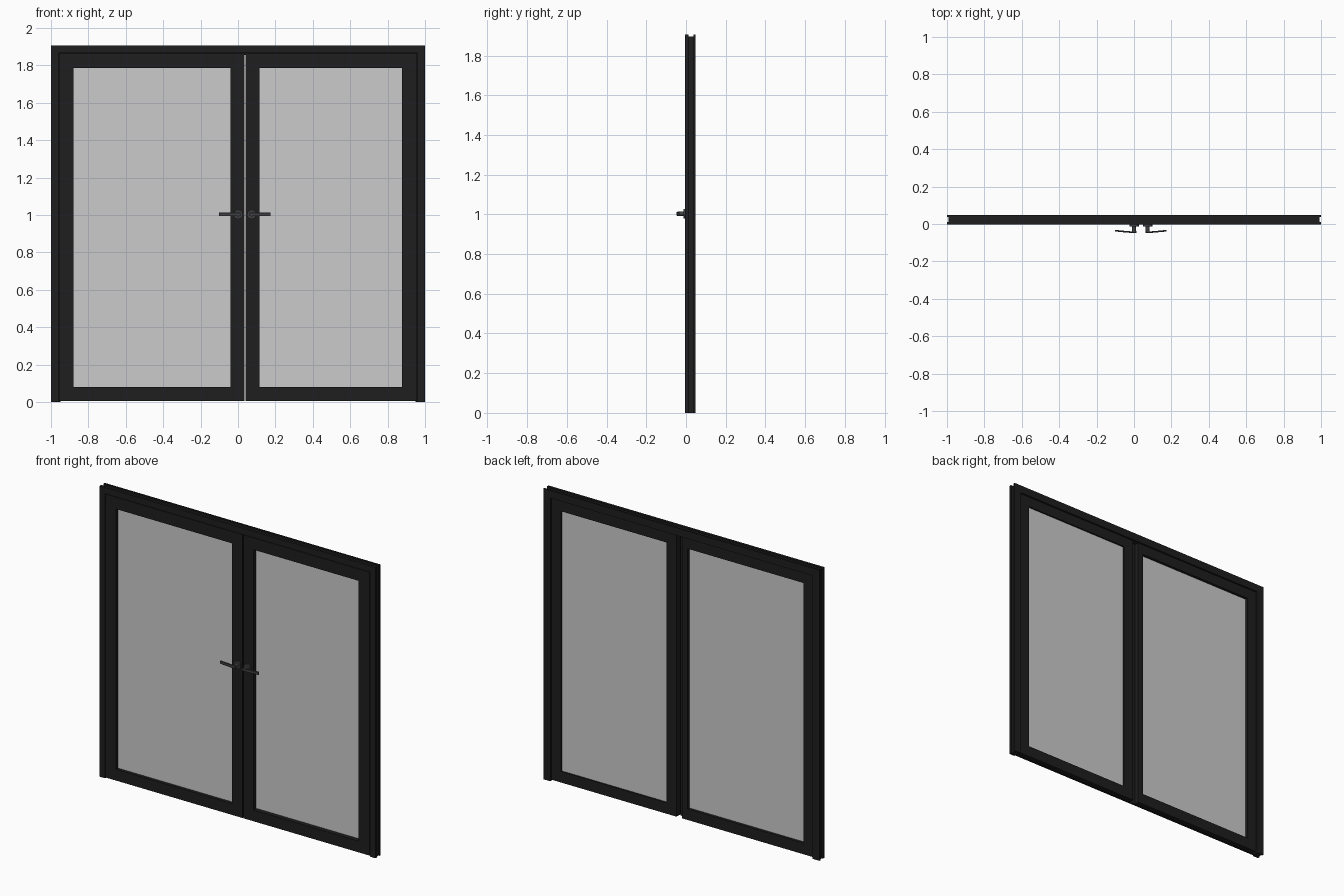
import bpy, bmesh, math
from mathutils import Matrix

if "Cube" in bpy.data.objects:
    bpy.data.objects.remove(bpy.data.objects["Cube"])

F0, F1 = -0.004, 0.048      # front and back plane of the door set
TOP = 1.905


def material(name, rgb):
    m = bpy.data.materials.new(name)
    m.diffuse_color = (*rgb, 1)
    m.use_nodes = True
    m.node_tree.nodes["Principled BSDF"].inputs["Base Color"].default_value = m.diffuse_color
    return m


BLACK = material("black_metal", (0.013, 0.013, 0.013))
DARK = material("dark_metal", (0.05, 0.05, 0.05))


def finish(bm, name, mat=None):
    bmesh.ops.recalc_face_normals(bm, faces=bm.faces)
    me = bpy.data.meshes.new(name)
    bm.to_mesh(me)
    bm.free()
    ob = bpy.data.objects.new(name, me)
    bpy.context.collection.objects.link(ob)
    if mat:
        me.materials.append(mat)
    return ob


def loft(name, sections, closed, mat):
    """Skin a list of equal closed sections."""
    bm = bmesh.new()
    rows = [[bm.verts.new(p) for p in s] for s in sections]
    n = len(rows[0])
    for i in range(len(rows) if closed else len(rows) - 1):
        a, b = rows[i], rows[(i + 1) % len(rows)]
        for j in range(n):
            k = (j + 1) % n
            bm.faces.new((a[j], a[k], b[k], b[j]))
    if not closed:
        bm.faces.new(rows[0])
        bm.faces.new(rows[-1])
    return finish(bm, name, mat)


def ring(name, outer, inner, y0, y1, mat):
    """Mitred rectangular frame; rectangles are x0, x1, z0, z1."""
    secs = []
    for i, j in ((0, 2), (1, 2), (1, 3), (0, 3)):
        secs.append([(outer[i], y0, outer[j]), (outer[i], y1, outer[j]),
                     (inner[i], y1, inner[j]), (inner[i], y0, inner[j])])
    return loft(name, secs, True, mat)


def box(name, x0, x1, y0, y1, z0, z1, mat=None):
    bm = bmesh.new()
    bmesh.ops.create_cube(bm, size=1)
    for v in bm.verts:
        v.co = ((x0, x1)[v.co.x > 0], (y0, y1)[v.co.y > 0], (z0, z1)[v.co.z > 0])
    return finish(bm, name, mat)


# outer frame: grooved outside, rebated inside, mitred at the head
prof = [(0, F0), (0, F0 + .016), (.008, F0 + .016), (.008, F1 - .01), (0, F1 - .01),
        (0, F1), (.05, F1), (.05, F0 + .014), (.04, F0 + .014), (.04, F0)]
path = [(-1, 0, 1, 0), (-1, TOP, 1, -1), (1, TOP, -1, -1), (1, 0, -1, 0)]
loft("door_frame", [[(x + sx * d, y, z + sz * d) for d, y in prof]
                    for x, z, sx, sz in path], False, BLACK)

# leaves: thin front flange, set-back body, glass pane
leaves = [
    ("left", (-.957, .036), (-.947, .0), (-.88, -.04), .016),
    ("right", (.041, .957), (.041, .947), (.115, .877), .024),
]
for side, flange, body, pane, gy in leaves:
    hole = (*pane, .08, 1.785)
    ring(side + "_leaf_flange", (*flange, .006, 1.862), hole, F0, F0 + .012, BLACK)
    ring(side + "_leaf_body", (*body, .008, 1.852), hole, F0 + .012, F1 - .008, BLACK)
    box(side + "_glass", pane[0], pane[1], gy, gy + .006, .08, 1.785)


def cylinder(name, x, z, r, y0, y1, sides=24):
    bm = bmesh.new()
    bmesh.ops.create_cone(bm, cap_ends=True, segments=sides, radius1=r, radius2=r, depth=y1 - y0,
                          matrix=Matrix.Translation((x, (y0 + y1) / 2, z))
                          @ Matrix.Rotation(math.pi / 2, 4, 'X'))
    return finish(bm, name, DARK)


def smooth(ob):
    bpy.ops.object.select_all(action='DESELECT')
    ob.select_set(True)
    bpy.context.view_layer.objects.active = ob
    bpy.ops.object.shade_smooth_by_angle(angle=math.radians(35))


# lever handles, mirrored about the meeting line
for side, s in (("left", -1), ("right", 1)):
    cx = .037 + s * .036
    smooth(cylinder(side + "_rosette", cx, 1.003, .025, F0 - .009, F0))
    smooth(cylinder(side + "_handle_neck", cx, 1.003, .011, -.042, F0 - .009))
    # flat lever, gently curved back towards the door
    spine = [(-.012, -.043), (.02, -.0435), (.05, -.041), (.08, -.038), (.102, -.036)]
    secs = [[(cx + s * t, y + dy, 1.003 + dz)
             for dy, dz in ((-.004, -.008), (-.004, .008), (-.002, .010), (.003, .010),
                            (.0045, .008), (.0045, -.008), (.003, -.010), (-.002, -.010))]
            for t, y in spine]
    smooth(loft(side + "_handle_lever", secs, False, DARK))
